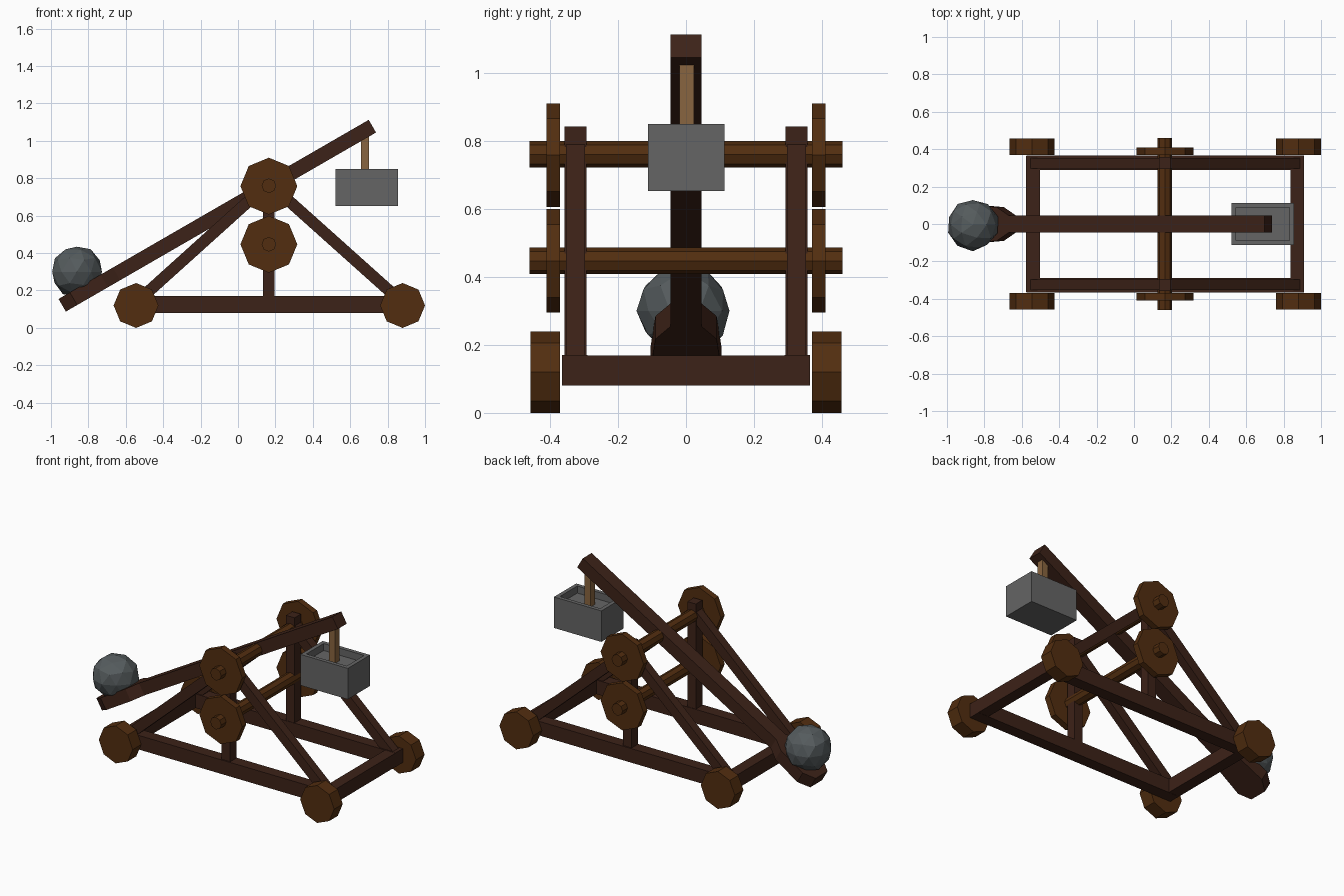
import bpy, bmesh, math, random
from mathutils import Vector, Matrix

if "Cube" in bpy.data.objects:
    bpy.data.objects.remove(bpy.data.objects["Cube"])

random.seed(4)

def mat(name, rgb):
    m = bpy.data.materials.new(name)
    m.diffuse_color = (*rgb, 1)
    m.use_nodes = True
    m.node_tree.nodes["Principled BSDF"].inputs["Base Color"].default_value = m.diffuse_color
    return m

DARK = mat("dark_wood", (0.046, 0.016, 0.009))
WARM = mat("warm_wood", (0.085, 0.027, 0.005))
PALE = mat("pale_wood", (0.25, 0.13, 0.05))
STONE = mat("stone", (0.09, 0.105, 0.11))
IRON = mat("iron", (0.13, 0.13, 0.13))

def finish(name, bm, material):
    bmesh.ops.recalc_face_normals(bm, faces=bm.faces)
    me = bpy.data.meshes.new(name)
    bm.to_mesh(me)
    bm.free()
    me.materials.append(material)
    ob = bpy.data.objects.new(name, me)
    bpy.context.collection.objects.link(ob)
    return ob

def box(name, x, y, z, material):
    """Box from (min, max) ranges."""
    bm = bmesh.new()
    bmesh.ops.create_cube(bm, size=1)
    for v in bm.verts:
        v.co = [a + (c + 0.5) * (b - a) for c, (a, b) in zip(v.co, (x, y, z))]
    return finish(name, bm, material)

def prism(name, outline, y0, y1, material):
    """Extrude an x-z outline along y."""
    bm = bmesh.new()
    f = bm.faces.new([bm.verts.new((x, y0, z)) for x, z in outline])
    r = bmesh.ops.extrude_face_region(bm, geom=[f])
    bmesh.ops.translate(bm, vec=(0, y1 - y0, 0),
                        verts=[v for v in r["geom"] if isinstance(v, bmesh.types.BMVert)])
    return finish(name, bm, material)

def octagon(cx, cz, r):
    return [(cx + r * math.cos(i * math.pi / 4), cz + r * math.sin(i * math.pi / 4))
            for i in range(8)]

def strut(name, p, q, t, y0, y1, material):
    """Square-ended beam between two x-z points."""
    p, q = Vector(p), Vector(q)
    d = (q - p).normalized()
    n = Vector((-d.y, d.x)) * t / 2
    return prism(name, [p + n, q + n, q - n, p - n], y0, y1, material)

XL, XR, XM = -0.545, 0.88, 0.165

# Side frames, wheels and discs, mirrored front and back
for side, s in (("front", -1), ("back", 1)):
    box(side + "_rail", (-0.575, 0.91), sorted((s * 0.29, s * 0.365)), (0.08, 0.17), DARK)
    box(side + "_post", (XM - 0.03, XM + 0.03), sorted((s * 0.293, s * 0.357)), (0.12, 0.842), DARK)
    for end, x in (("left", XL), ("right", XR)):
        strut(f"{side}_{end}_brace", (x, 0.135), (XM, 0.775), 0.062, s * 0.297, s * 0.353, DARK)
        prism(f"{side}_{end}_wheel", octagon(x, 0.12, 0.12), s * 0.37, s * 0.457, WARM)
    for level, z in (("upper", 0.758), ("lower", 0.447)):
        prism(f"{side}_{level}_disc", octagon(XM, z, 0.152), s * 0.37, s * 0.41, WARM)

# Cross beams and axles
for end, x in (("left", -0.54), ("right", 0.873)):
    box(end + "_cross_beam", (x - 0.037, x + 0.037), (-0.363, 0.363), (0.081, 0.169), DARK)
for level, z in (("upper", 0.76), ("lower", 0.447)):
    prism(level + "_axle", octagon(XM, z, 0.039), -0.46, 0.46, WARM)

# Throwing arm with flared paddle at its low end
half = [(0, 0.06), (0.07, 0.105), (0.26, 0.09), (0.335, 0.045), (1.915, 0.045)]
outline = half + [(x, -y) for x, y in reversed(half)]
bm = bmesh.new()
face = bm.faces.new([bm.verts.new((x, y, -0.039)) for x, y in outline])
r = bmesh.ops.extrude_face_region(bm, geom=[face])
bmesh.ops.translate(bm, vec=(0, 0, 0.078),
                    verts=[v for v in r["geom"] if isinstance(v, bmesh.types.BMVert)])
bmesh.ops.transform(bm, verts=bm.verts,
                    matrix=Matrix.Translation((-0.94, 0.0, 0.121)) @ Matrix.Rotation(math.radians(-30), 4, 'Y'))
finish("throwing_arm", bm, DARK)

# Boulder
bm = bmesh.new()
bmesh.ops.create_icosphere(bm, subdivisions=2, radius=0.139)
for v in bm.verts:
    v.co *= random.uniform(0.94, 1.03)
bmesh.ops.translate(bm, verts=bm.verts, vec=(-0.862, -0.004, 0.3))
finish("boulder", bm, STONE)

# Counterweight box with recessed top, and its hanger
weight = box("counterweight", (0.52, 0.855), (-0.112, 0.113), (0.652, 0.85), IRON)
bm = bmesh.new()
bm.from_mesh(weight.data)
bm.faces.ensure_lookup_table()
top = max(bm.faces, key=lambda f: f.calc_center_median().z)
bmesh.ops.inset_individual(bm, faces=[top], thickness=0.035)
r = bmesh.ops.extrude_face_region(bm, geom=[top])
bmesh.ops.translate(bm, vec=(0, 0, -0.045),
                    verts=[v for v in r["geom"] if isinstance(v, bmesh.types.BMVert)])
if top.is_valid:
    bmesh.ops.delete(bm, geom=[top], context='FACES_ONLY')
bmesh.ops.recalc_face_normals(bm, faces=bm.faces)
bm.to_mesh(weight.data)
bm.free()
box("hanger", (0.658, 0.7), (-0.019, 0.024), (0.8, 1.04), PALE)
